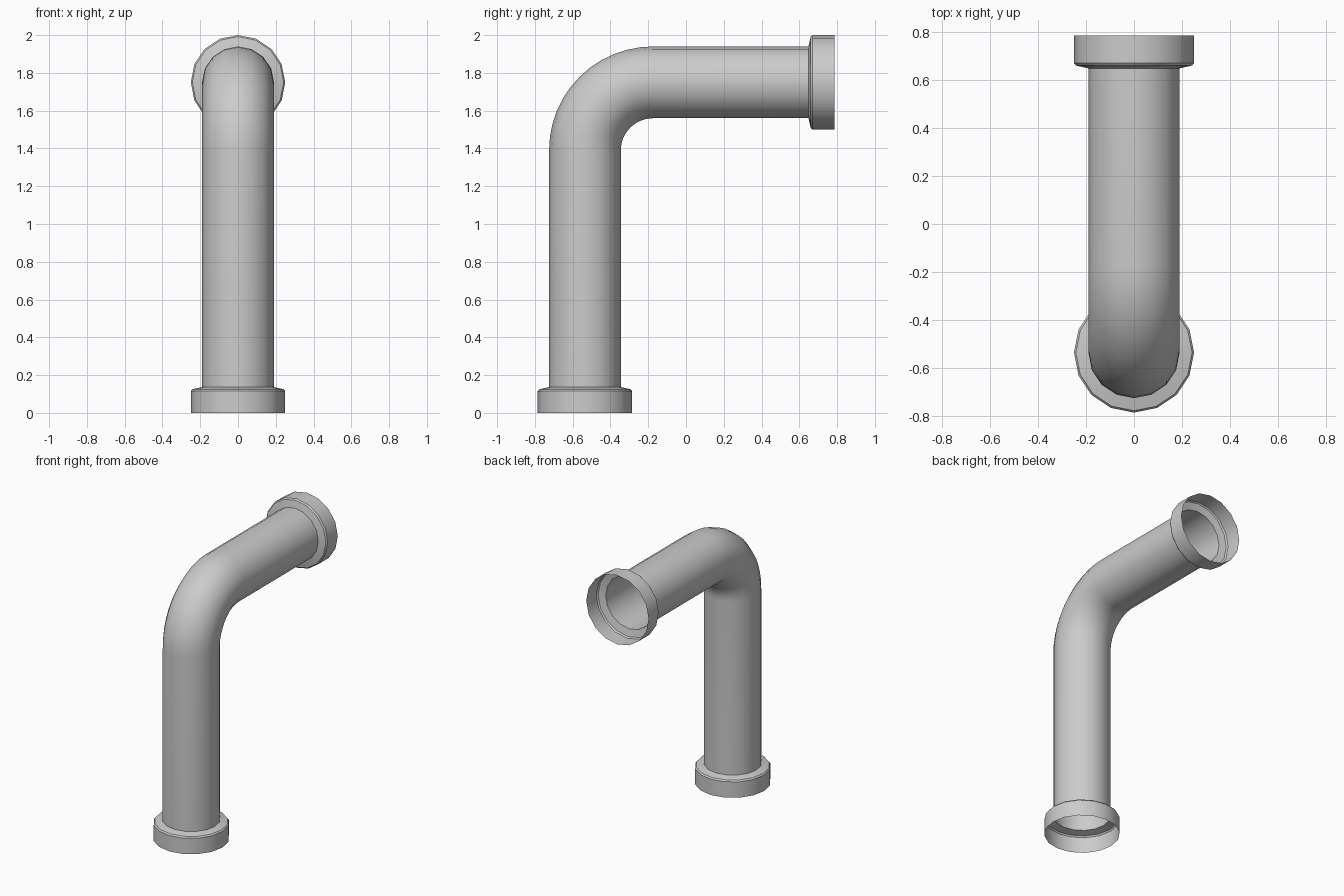
import bpy, bmesh
from math import sin, cos, pi, radians
from mathutils import Vector, Matrix

cube = bpy.data.objects.get("Cube")
if cube:
    bpy.data.objects.remove(cube, do_unlink=True)

SIDES = 16
AXIS_Y, AXIS_Z = -0.535, 1.75   # vertical and horizontal centre lines
PIPE_R, COLLAR_R = 0.19, 0.25
BEND_R, BEND_STEPS = 0.36, 12
END_Y = 0.785

metal = bpy.data.materials.new("grey metal")
metal.use_nodes = True
grey = (0.6, 0.6, 0.6, 1)
metal.diffuse_color = grey
metal.node_tree.nodes["Principled BSDF"].inputs["Base Color"].default_value = grey


def tube(name, stations):
    """Open shell through rings given as (centre, tilt about x, radius)."""
    bm = bmesh.new()
    rings = []
    for centre, tilt, radius in stations:
        turn = Matrix.Rotation(-tilt, 3, 'X')
        rings.append([bm.verts.new(Vector(centre) + turn @ Vector(
            (radius * cos(2 * pi * i / SIDES), radius * sin(2 * pi * i / SIDES), 0)))
            for i in range(SIDES)])
    for low, high in zip(rings, rings[1:]):
        for i in range(SIDES):
            j = (i + 1) % SIDES
            bm.faces.new((low[i], low[j], high[j], high[i]))
    mesh = bpy.data.meshes.new(name)
    bm.to_mesh(mesh)
    bm.free()
    mesh.materials.append(metal)
    obj = bpy.data.objects.new(name, mesh)
    bpy.context.collection.objects.link(obj)
    bpy.ops.object.select_all(action='DESELECT')
    obj.select_set(True)
    bpy.context.view_layer.objects.active = obj
    bpy.ops.object.shade_smooth_by_angle(angle=radians(35))
    return obj


# Collar profile: distance from the open end, radius
profile = [(0, COLLAR_R), (0.115, COLLAR_R), (0.125, 0.242), (0.137, PIPE_R)]
SHOULDER = profile[-1][0]

# Elbow pipe: straight riser, quarter bend, straight run to the back
path = [((0, AXIS_Y, SHOULDER), 0, PIPE_R)]
for k in range(BEND_STEPS + 1):
    a = pi / 2 * k / BEND_STEPS
    path.append(((0, AXIS_Y + BEND_R * (1 - cos(a)),
                  AXIS_Z - BEND_R + BEND_R * sin(a)), a, PIPE_R))
path.append(((0, END_Y - SHOULDER, AXIS_Z), pi / 2, PIPE_R))
tube("elbow_pipe", path)

# Open collars at both ends
tube("bottom_collar", [((0, AXIS_Y, d), 0, r) for d, r in profile])
tube("back_collar", [((0, END_Y - d, AXIS_Z), pi / 2, r) for d, r in reversed(profile)])
